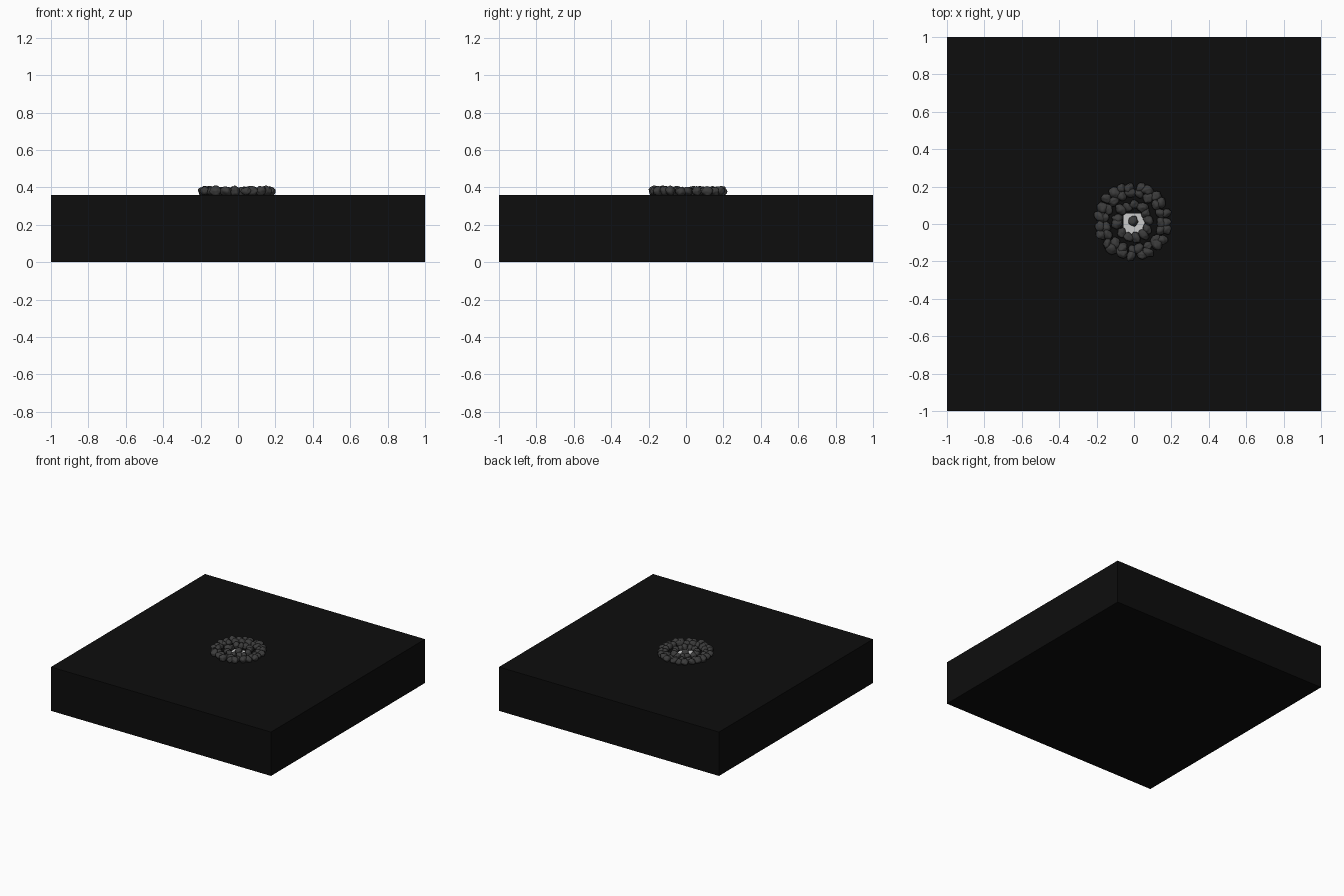
import bpy, bmesh, math, random
from mathutils import Matrix, Vector, noise

if "Cube" in bpy.data.objects:
    bpy.data.objects.remove(bpy.data.objects["Cube"])
random.seed(4)


def material(name, c):
    m = bpy.data.materials.new(name)
    m.diffuse_color = (c, c, c, 1)
    m.use_nodes = True
    m.node_tree.nodes["Principled BSDF"].inputs["Base Color"].default_value = m.diffuse_color
    return m


black = material("black_surround", 0.004)
coal = material("charcoal", 0.045)


def block(name, size, z0, z1, mat=None):
    bm = bmesh.new()
    bmesh.ops.create_cube(bm, size=1, matrix=Matrix.Translation((0, 0, (z0 + z1) / 2))
                          @ Matrix.Diagonal((size, size, z1 - z0, 1)))
    me = bpy.data.meshes.new(name)
    bm.to_mesh(me)
    bm.free()
    ob = bpy.data.objects.new(name, me)
    bpy.context.collection.objects.link(ob)
    if mat:
        me.materials.append(mat)
    return ob


def lump(bm, x, y, z, r):
    # Irregular stone: a low icosphere pushed in and out by noise
    rot = Matrix.Rotation(random.uniform(0, 6.28), 4, 'Z') @ Matrix.Rotation(random.uniform(0, 6.28), 4, 'X')
    sc = Matrix.Diagonal((1.1, 0.95, 0.85, 1))
    verts = bmesh.ops.create_icosphere(bm, subdivisions=3, radius=r)["verts"]
    seed = Vector([random.uniform(-50, 50) for _ in range(3)])
    for v in verts:
        v.co *= 1 + 0.28 * noise.noise(v.co / r * 1.5 + seed)
    bmesh.ops.transform(bm, verts=verts, matrix=Matrix.Translation((x, y, z)) @ rot @ sc)


# Table body and the small burner plate under the stones
block("table_body", 2, 0, 0.36, black)
block("burner_plate", 0.11, 0.355, 0.364)

# Stones in rings: radius, count, stone size, height
bm = bmesh.new()
for ring, n, size, z in ((0.182, 23, 0.027, 0.381), (0.152, 19, 0.026, 0.378),
                         (0.085, 13, 0.026, 0.376), (0, 1, 0.028, 0.376)):
    for i in range(n):
        a = math.tau * (i + random.uniform(-0.2, 0.2)) / n
        rr = ring + (random.uniform(-0.006, 0.006) if ring else 0)
        lump(bm, rr * math.cos(a) - 0.005, rr * math.sin(a) + 0.015,
             z + random.uniform(-0.003, 0.003), size * random.uniform(0.9, 1.1))
me = bpy.data.meshes.new("stones")
bm.to_mesh(me)
bm.free()
for p in me.polygons:
    p.use_smooth = True
me.materials.append(coal)
bpy.context.collection.objects.link(bpy.data.objects.new("stones", me))
